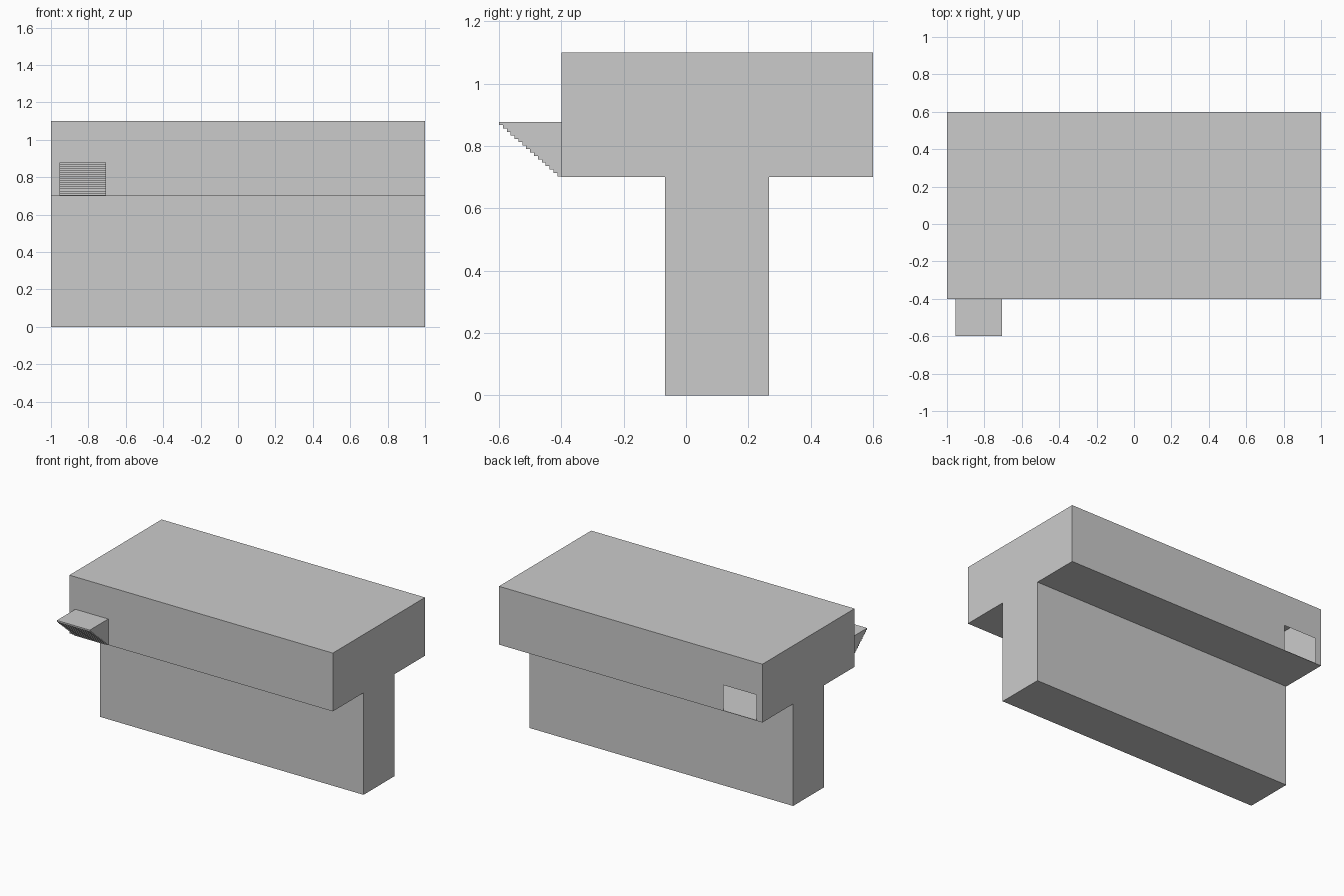
import bpy, bmesh

if "Cube" in bpy.data.objects:
    bpy.data.objects.remove(bpy.data.objects["Cube"])


def extrude_profile(name, points, x0, x1):
    """Closed prism from (y, z) points, running along x."""
    bm = bmesh.new()
    face = bm.faces.new([bm.verts.new((x0, y, z)) for y, z in points])
    ext = bmesh.ops.extrude_face_region(bm, geom=[face], use_keep_orig=True)
    moved = [g for g in ext["geom"] if isinstance(g, bmesh.types.BMVert)]
    bmesh.ops.translate(bm, verts=moved, vec=(x1 - x0, 0, 0))
    bmesh.ops.recalc_face_normals(bm, faces=bm.faces[:])
    return bm


def finish(name, bm):
    mesh = bpy.data.meshes.new(name)
    bm.to_mesh(mesh)
    bm.free()
    obj = bpy.data.objects.new(name, mesh)
    bpy.context.collection.objects.link(obj)
    return obj


# Opening / chute extents
LEFT, RIGHT, LOW, HIGH = -0.955, -0.705, 0.703, 0.878

# Hollow T-shaped body
body = extrude_profile("body", [
    (-0.0667, 0), (0.2667, 0), (0.2667, 0.7), (0.6, 0.7),
    (0.6, 1.1), (-0.4, 1.1), (-0.4, 0.7), (-0.0667, 0.7)], -1, 1)


def back_faces():
    return [f for f in body.faces if f.normal.y > 0.9 and f.calc_center_median().y > 0.5]


# Cut the rectangular opening in the rear wall, showing the hollow inside
for co, no in (((LEFT, 0, 0), (1, 0, 0)), ((RIGHT, 0, 0), (1, 0, 0)),
               ((0, 0, LOW), (0, 0, 1)), ((0, 0, HIGH), (0, 0, 1))):
    faces = back_faces()
    edges = {e for f in faces for e in f.edges}
    verts = {v for f in faces for v in f.verts}
    bmesh.ops.bisect_plane(body, geom=faces + list(edges) + list(verts),
                           dist=1e-5, plane_co=co, plane_no=no)
    body.normal_update()
hole = [f for f in back_faces()
        if LEFT < f.calc_center_median().x < RIGHT and LOW < f.calc_center_median().z < HIGH]
bmesh.ops.delete(body, geom=hole, context="FACES")
finish("body", body)

# Front chute: flat top, stepped underside
STEPS = 16
profile = [(-0.4, HIGH), (-0.6, HIGH)]
for i in range(STEPS):
    z = HIGH - (HIGH - LOW) * (i + 1) / STEPS
    profile += [(-0.6 + 0.2 * i / STEPS, z), (-0.6 + 0.2 * (i + 1) / STEPS, z)]
finish("stepped_chute", extrude_profile("stepped_chute", profile, LEFT, RIGHT))
